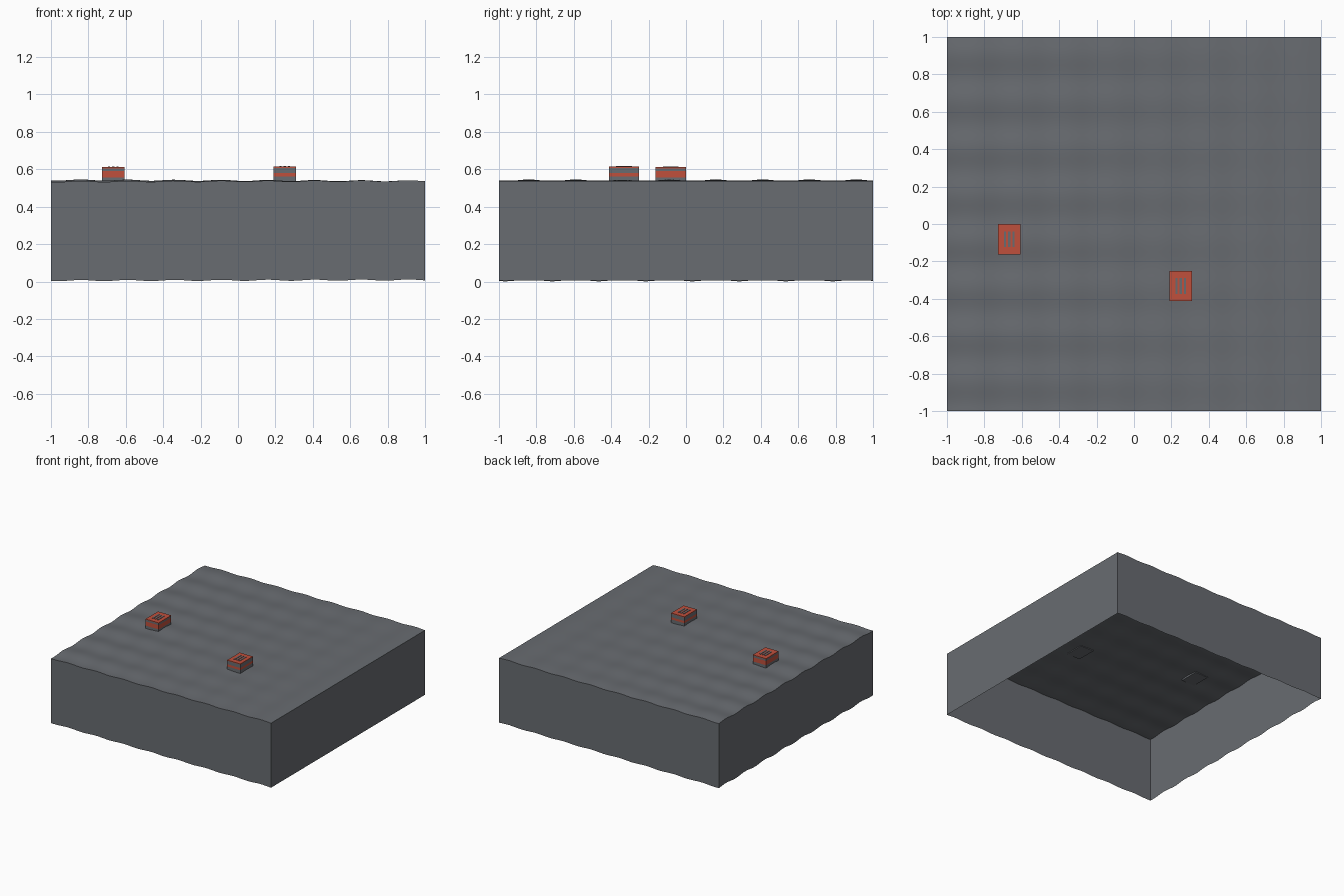
import bpy, bmesh, math

cube = bpy.data.objects.get("Cube")
if cube:
    bpy.data.objects.remove(cube, do_unlink=True)


def material(name, rgb):
    m = bpy.data.materials.new(name)
    m.use_nodes = True
    m.diffuse_color = (*rgb, 1)
    bsdf = m.node_tree.nodes["Principled BSDF"]
    bsdf.inputs["Base Color"].default_value = (*rgb, 1)
    bsdf.inputs["Roughness"].default_value = 0.8
    return m


GREY = material("slate_grey", (0.14, 0.15, 0.165))
RED = material("brick_red", (0.53, 0.08, 0.045))


def finish(bm, name, mats):
    bmesh.ops.recalc_face_normals(bm, faces=bm.faces)
    mesh = bpy.data.meshes.new(name)
    bm.to_mesh(mesh)
    bm.free()
    ob = bpy.data.objects.new(name, mesh)
    bpy.context.collection.objects.link(ob)
    for m in mats:
        mesh.materials.append(m)
    return ob


def add_box(bm, lo, hi, mat=0):
    verts = bmesh.ops.create_cube(bm, size=1)["verts"]
    for v in verts:
        v.co = [a + (b - a) * (c + 0.5) for a, b, c in zip(lo, hi, v.co)]
    for f in {f for v in verts for f in v.link_faces}:
        f.material_index = mat


# Rippled ground: ripples along y fade out towards the left edge
WAVE = math.tau / 0.25


def ground(x, y):
    fade = (1 - x) / 2
    across = 0.003 * math.cos(WAVE * (x - 0.91))
    along = 0.005 * fade * math.cos(WAVE * (y - 0.91))
    return 0.538 + across + along


bm = bmesh.new()
bmesh.ops.create_grid(bm, x_segments=80, y_segments=80, size=1)
for v in bm.verts:
    v.co.z = ground(v.co.x, v.co.y)

# Open-bottomed skirt: the rim pulled straight down, keeping its ripple
rim = [e for e in bm.edges if e.is_boundary]
skirt = bmesh.ops.extrude_edge_only(bm, edges=rim)["geom"]
for v in skirt:
    if isinstance(v, bmesh.types.BMVert):
        v.co.z -= 0.53
terrain = finish(bm, "terrain_block", [GREY])
# Make the normals face outward on the open shell
if terrain.data.polygons[0].normal.z < 0:
    terrain.data.flip_normals()
bpy.context.view_layer.objects.active = terrain
terrain.select_set(True)
bpy.ops.object.shade_smooth_by_angle(angle=math.radians(35))


# Small crates: grey body, red band, red lid with three grey slats
def crate(name, x, y, top, band_low, band_high):
    w, d = 0.06, 0.081
    bm = bmesh.new()
    levels = [(0.53, band_low, 0), (band_low, band_high, 1),
              (band_high, top - 0.006, 0), (top - 0.006, top, 1)]
    for low, high, mat in levels:
        add_box(bm, (x - w, y - d, low), (x + w, y + d, high), mat)
    for i in (-1, 0, 1):
        sx = x + i * 0.023
        add_box(bm, (sx - 0.006, y - 0.042, top - 0.001),
                (sx + 0.006, y + 0.042, top + 0.003))
    finish(bm, name, [GREY, RED])


crate("right_crate", -0.667, -0.082, 0.611, 0.557, 0.592)
crate("left_crate", 0.25, -0.331, 0.614, 0.562, 0.58)
